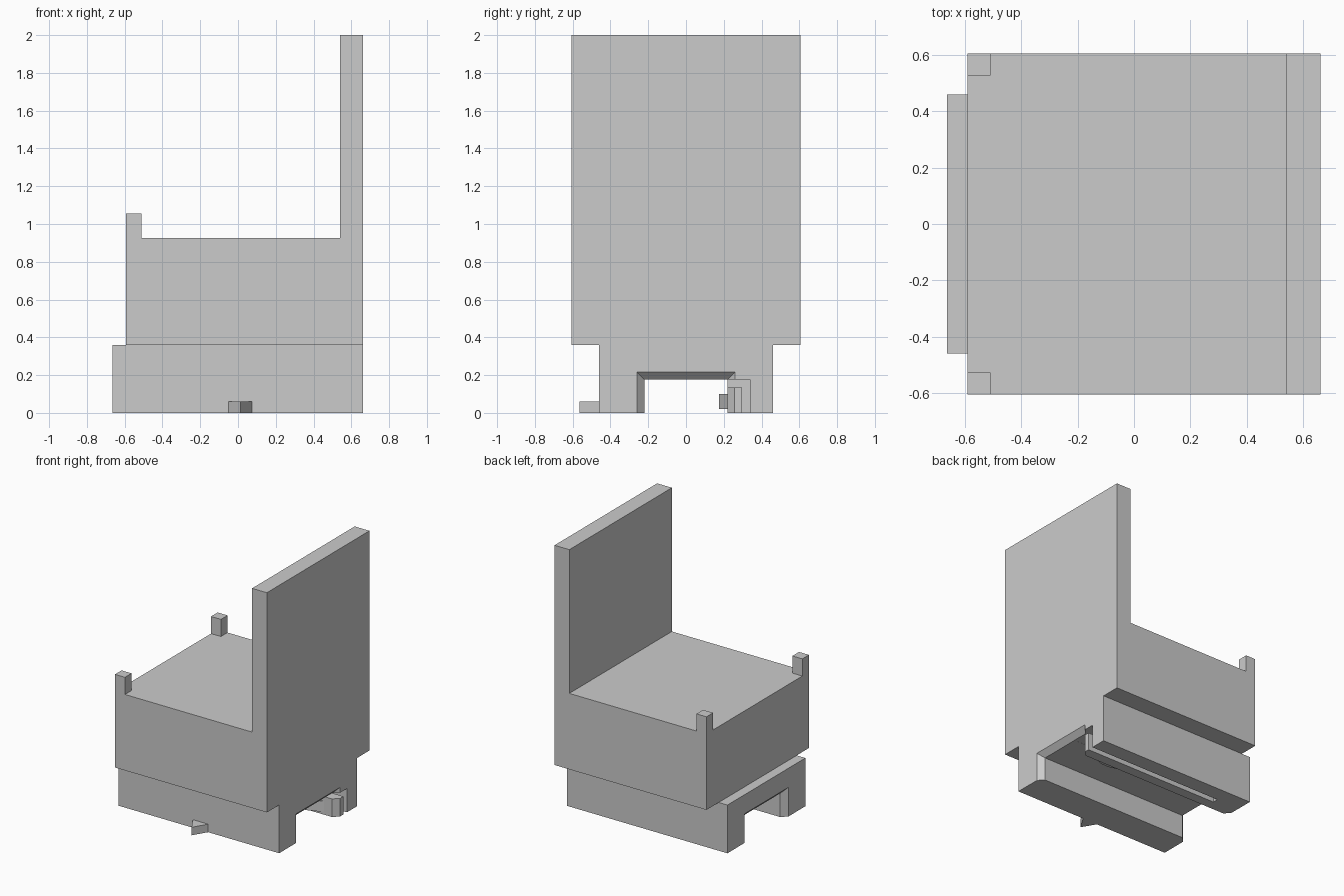
import bpy
import bmesh

cube = bpy.data.objects.get("Cube")
if cube:
    bpy.data.objects.remove(cube, do_unlink=True)

grey = bpy.data.materials.new("light grey")
grey.use_nodes = True
colour = (0.6, 0.6, 0.6, 1)
grey.diffuse_color = colour
grey.node_tree.nodes["Principled BSDF"].inputs["Base Color"].default_value = colour


def loft(name, rings):
    """Closed solid through a list of matching rings of points."""
    bm = bmesh.new()
    loops = [[bm.verts.new(p) for p in ring] for ring in rings]
    n = len(loops[0])
    for a, b in zip(loops, loops[1:]):
        for i in range(n):
            j = (i + 1) % n
            bm.faces.new((a[i], a[j], b[j], b[i]))
    bm.faces.new(loops[0][::-1])
    bm.faces.new(loops[-1])
    bmesh.ops.recalc_face_normals(bm, faces=bm.faces[:])
    mesh = bpy.data.meshes.new(name)
    bm.to_mesh(mesh)
    bm.free()
    mesh.materials.append(grey)
    obj = bpy.data.objects.new(name, mesh)
    bpy.context.collection.objects.link(obj)
    return obj


def slab(name, outline, z0, z1):
    return loft(name, [[(x, y, z) for x, y in outline] for z in (z0, z1)])


def box(name, x0, x1, y0, y1, z0, z1):
    return slab(name, [(x0, y0), (x1, y0), (x1, y1), (x0, y1)], z0, z1)


def cut(target, cutter):
    mod = target.modifiers.new("cut", "BOOLEAN")
    mod.operation = "DIFFERENCE"
    mod.solver = "EXACT"
    mod.object = cutter
    bpy.context.view_layer.objects.active = target
    bpy.ops.object.modifier_apply(modifier=mod.name)
    bpy.data.objects.remove(cutter, do_unlink=True)


# Upper block and tall end wall share one side profile
half = 0.605
profile = [(-0.592, 0.36), (0.662, 0.36), (0.662, 2), (0.54, 2), (0.54, 0.927), (-0.592, 0.927)]
loft("body_and_wall", [[(x, y, z) for x, z in profile] for y in (-half, half)])

# Corner posts
for side, label in ((-1, "front"), (1, "back")):
    y0, y1 = sorted((side * half, side * 0.527))
    box(label + "_corner_post", -0.592, -0.51, y0, y1, 0.927, 1.055)

# Base with a tunnel that flares at both ends
base = box("base", -0.664, 0.662, -0.46, 0.46, 0, 0.36)
sections = [(-0.704, 0.30, 0.257), (-0.624, 0.22, 0.177), (0.622, 0.22, 0.177), (0.702, 0.30, 0.257)]
cut(base, loft("tunnel_cutter", [[(x, -w, -0.1), (x, w, -0.1), (x, w, h), (x, -w, h)]
                                 for x, w, h in sections]))

# Pocket beside the tunnel, holding a springy latch arm
cut(base, box("pocket_cutter", -0.47, 0.8, 0.1, 0.34, -0.1, 0.1775))
slab("latch_arm", [(-0.48, 0.22), (0.622, 0.22), (0.662, 0.257), (0.662, 0.297), (-0.48, 0.297)], 0, 0.135)
slab("latch_bump", [(0.2, 0.225), (0.38, 0.175), (0.44, 0.175), (0.57, 0.225)], 0.02, 0.1)

# Small pointer on the front
slab("front_pointer", [(-0.05, -0.46), (0.012, -0.565), (0.075, -0.46)], 0, 0.06)
